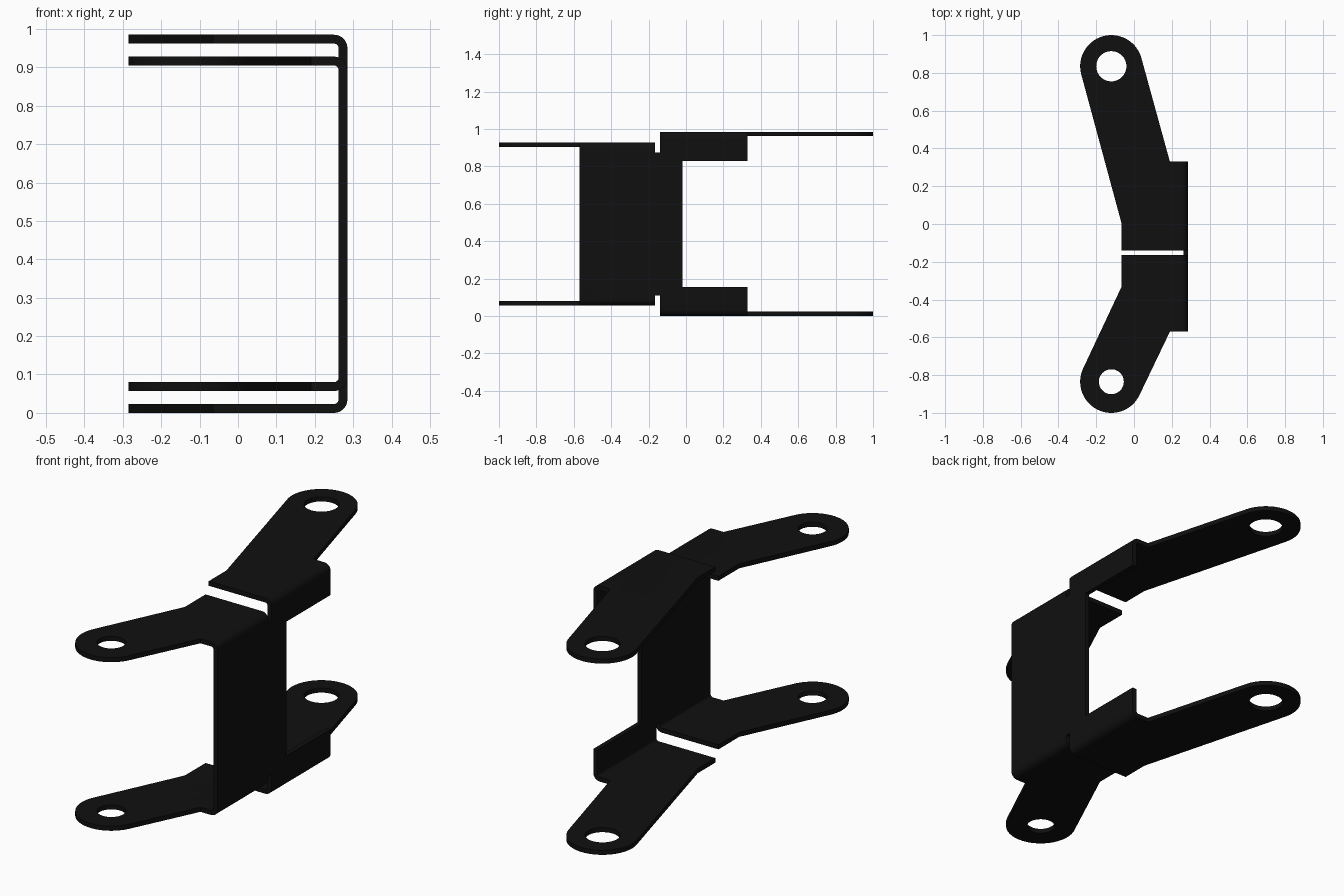
import bpy, bmesh
from math import radians, cos, sin
from mathutils import Vector

if "Cube" in bpy.data.objects:
    bpy.data.objects.remove(bpy.data.objects["Cube"])

HALF = 0.285      # half width; outer face of the web is at +HALF
THICK = 0.023     # sheet thickness
HEIGHT = 0.985
BEND = 0.035      # outer bend radius

black = bpy.data.materials.new("black_metal")
black.use_nodes = True
colour = (0.005, 0.005, 0.005, 1)
black.diffuse_color = colour
black.node_tree.nodes["Principled BSDF"].inputs["Base Color"].default_value = colour


def prism(name, points, direction):
    """Solid made by sweeping a closed outline along a vector."""
    bm = bmesh.new()
    face = bm.faces.new([bm.verts.new(p) for p in points])
    swept = bmesh.ops.extrude_face_region(bm, geom=[face], use_keep_orig=True)
    verts = [g for g in swept["geom"] if isinstance(g, bmesh.types.BMVert)]
    bmesh.ops.translate(bm, vec=Vector(direction), verts=verts)
    bmesh.ops.recalc_face_normals(bm, faces=bm.faces)
    mesh = bpy.data.meshes.new(name)
    bm.to_mesh(mesh)
    bm.free()
    mesh.materials.append(black)
    obj = bpy.data.objects.new(name, mesh)
    bpy.context.collection.objects.link(obj)
    return obj


def block(name, x, y, z):
    base = [(x[i], y[j], z[0]) for i, j in ((0, 0), (1, 0), (1, 1), (0, 1))]
    return prism(name, base, (0, 0, z[1] - z[0]))


def combine(target, other, operation):
    """Apply a boolean and discard the second solid."""
    mod = target.modifiers.new("combine", 'BOOLEAN')
    mod.operation, mod.solver, mod.object = operation, 'EXACT', other
    bpy.context.view_layer.objects.active = target
    bpy.ops.object.modifier_apply(modifier=mod.name)
    bpy.data.objects.remove(other)


def arc(cx, cy, radius, start, end, steps):
    angles = [radians(start + (end - start) * i / steps) for i in range(steps + 1)]
    return [(cx + radius * cos(a), cy + radius * sin(a)) for a in angles]


def channel(name, z0, y0, y1):
    """C-shaped bent sheet, open towards -x."""
    z1, inner, cx = HEIGHT - z0, BEND - THICK, HALF - BEND
    section = [(-0.4, z0)] + arc(cx, z0 + BEND, BEND, -90, 0, 8)
    section += arc(cx, z1 - BEND, BEND, 0, 90, 8) + [(-0.4, z1), (-0.4, z1 - THICK)]
    section += arc(cx, z1 - BEND, inner, 90, 0, 8)
    section += arc(cx, z0 + BEND, inner, 0, -90, 8) + [(-0.4, z0 + THICK)]
    return prism(name, [(x, y0, z) for x, z in section], (0, y1 - y0, 0))


def trim(obj, outline, centre, hole_radius):
    """Cut both flanges to the plan outline and drill the end holes."""
    plan = prism("plan", [(x, y, -0.2) for x, y in outline], (0, 0, 1.5))
    combine(obj, plan, 'INTERSECT')
    ring = arc(*centre, hole_radius, 0, 360, 48)[:-1]
    combine(obj, prism("drill", [(x, y, -0.2) for x, y in ring], (0, 0, 1.5)), 'DIFFERENCE')


# Front channel with its pair of angled arms
front_eye = (-0.12, -0.835)
bracket = channel("bent_bracket", 0.057, -1.1, -0.165)
trim(bracket,
     [(-0.065, -0.1), (0.4, -0.1), (0.4, -0.57), (0.19, -0.57)]
     + arc(*front_eye, 0.165, -26, -206, 40) + [(-0.065, -0.33)],
     front_eye, 0.066)

# Back channel with its longer arms
back_eye = (-0.12, 0.835)
back = channel("back_channel", 0, -0.14, 1.1)
trim(back,
     [(-0.065, -0.2), (0.4, -0.2), (0.4, 0.33), (0.19, 0.33)]
     + arc(*back_eye, 0.165, 15, 195, 40) + [(-0.065, 0)],
     back_eye, 0.08)

# Open the web of the back channel, leaving short lips at top and bottom
combine(back, block("window", (0.2, 0.4), (-0.02, 0.5), (0.155, HEIGHT - 0.155)), 'DIFFERENCE')

# Web strip joining the channels between the relief slots
strip = block("web_strip", (HALF - THICK, HALF), (-0.18, -0.125), (0.11, HEIGHT - 0.11))
combine(bracket, strip, 'UNION')
combine(bracket, back, 'UNION')

bpy.ops.object.select_all(action='DESELECT')
bracket.select_set(True)
bpy.context.view_layer.objects.active = bracket
bpy.ops.object.shade_smooth_by_angle(angle=radians(30))
